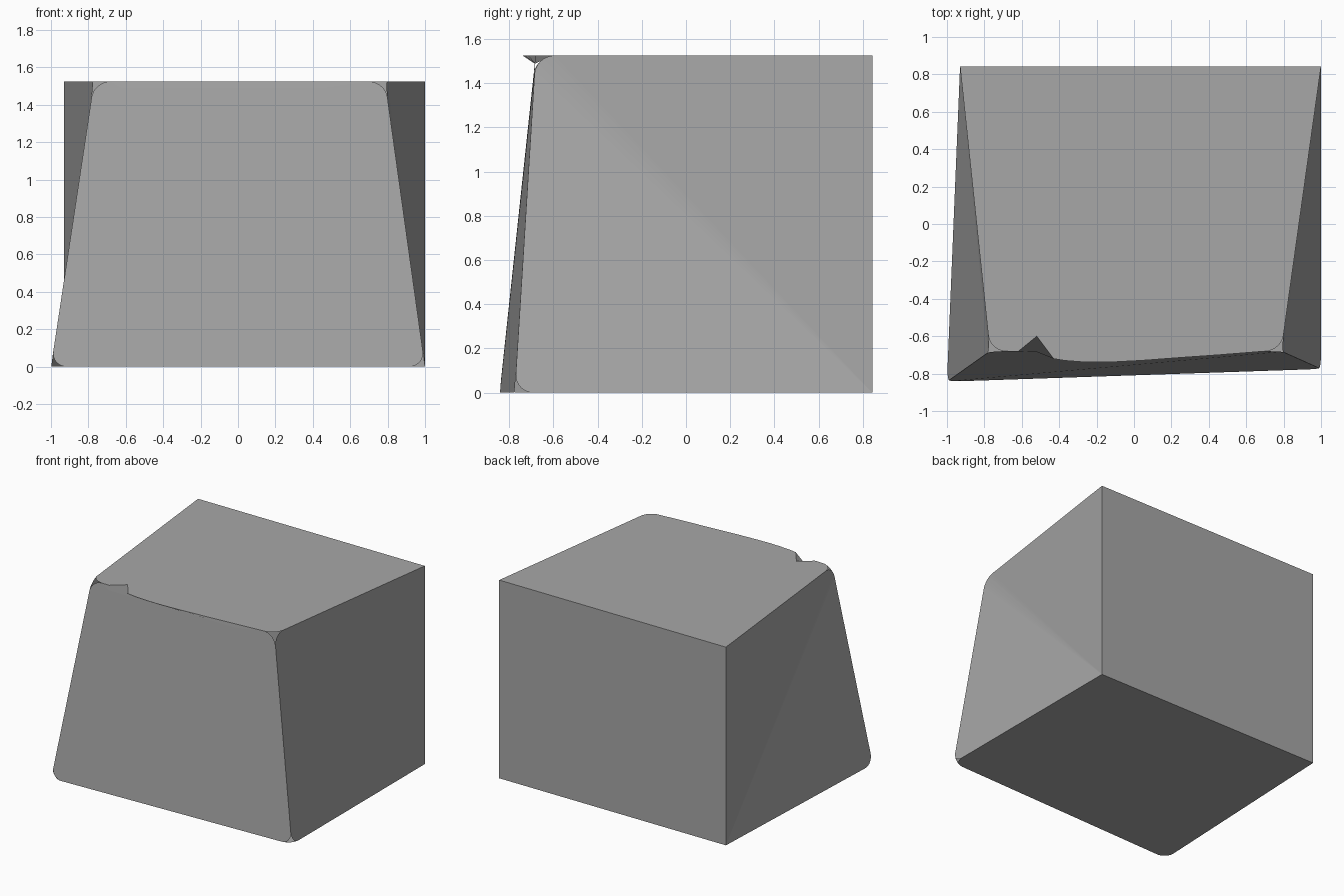
import bpy
from mathutils import Vector

if "Cube" in bpy.data.objects:
    bpy.data.objects.remove(bpy.data.objects["Cube"])

H = 1.525
CENTRE = Vector((0, 0, H / 2))
V = lambda *p: Vector(p)

# Block corners: left/right, front/back, bottom/top
LFB, RFB = V(-1, -0.843, 0), V(1, -0.775, 0)
LFT, RFT = V(-0.77, -0.68, H), V(0.787, -0.68, H)
LBB, RBB = V(-0.93, 0.843, 0), V(1, 0.843, 0)
LBT, RBT = V(-0.93, 0.843, H), V(1, 0.843, H)

grey = bpy.data.materials.new("mid_grey")
grey.diffuse_color = (0.39, 0.39, 0.39, 1)
grey.use_nodes = True
grey.node_tree.nodes["Principled BSDF"].inputs["Base Color"].default_value = grey.diffuse_color


def add_mesh(name, verts, faces):
    me = bpy.data.meshes.new(name)
    me.from_pydata([tuple(v) for v in verts], [], faces)
    me.update()
    # turn the sheet so that it faces outward
    if sum(p.normal.dot(p.center - CENTRE) * p.area for p in me.polygons) < 0:
        me.flip_normals()
    me.materials.append(grey)
    ob = bpy.data.objects.new(name, me)
    bpy.context.collection.objects.link(ob)
    return ob


def rounded(prev, c, nxt, d=0.085, n=8):
    """Points of a rounded corner c, coming from prev and going to nxt."""
    p = c + (prev - c).normalized() * d
    q = c + (nxt - c).normalized() * d
    k = 0.55
    a, b = p.lerp(c, k), q.lerp(c, k)
    return [p * (1 - t) ** 3 + a * 3 * t * (1 - t) ** 2 + b * 3 * t * t * (1 - t) + q * t ** 3
            for t in (i / n for i in range(n + 1))]


def fan_panel(name, back_a, back_b, front_b, front_a):
    """Panel with two rounded front corners, fanned from its first back corner."""
    pts = [back_a, back_b] + rounded(back_b, front_b, front_a)
    pts += rounded(front_b, front_a, back_a)
    return add_mesh(name, pts, [(0, i, i + 1) for i in range(1, len(pts) - 1)])


# Sides, underside and back
fan_panel("left_panel", LBB, LBT, LFT, LFB)
fan_panel("right_panel", RBB, RBT, RFT, RFB)
fan_panel("bottom_panel", LBB, RBB, RFB, LFB)
add_mesh("back_panel", [LBB, RBB, RBT, LBT], [(0, 1, 2, 3)])

# Top with rounded front corners, a notch and a bulging lip
lip = [(-0.685, -0.68), (-0.62, -0.682), (-0.52, -0.6), (-0.43, -0.72),
       (-0.37, -0.73), (-0.28, -0.737), (-0.2, -0.739), (-0.1, -0.737),
       (0.05, -0.729), (0.25, -0.714), (0.45, -0.7), (0.702, -0.68)]
n = len(lip)
lip_top = [V(x, y, H) for x, y in lip]
top = rounded(LBT, LFT, RFT) + lip_top[1:-1] + rounded(LFT, RFT, RBT) + [RBT, LBT]
add_mesh("top_panel", top, [tuple(range(len(top)))])

# Front with four rounded corners, its top edge dipping under the lip
lower = [lip_top[0]] + [V(x, -0.684, H - 0.037) for x, y in lip[1:-1]] + [lip_top[-1]]
front = rounded(LFB, LFT, RFT) + lower[1:-1] + rounded(LFT, RFT, RFB)
front += rounded(RFT, RFB, LFB) + rounded(RFB, LFB, LFT)
add_mesh("front_panel", front, [tuple(range(len(front)))])

# Undercut joining lip and notch to the front, shaded as one with the front
under = add_mesh("lip_undercut", lip_top[:1] + lip_top[1:-1] + lip_top[-1:] + lower[1:-1],
                 [(0, n, 1)] + [(i, n + i - 1, n + i, i + 1) for i in range(1, n - 2)]
                 + [(n - 2, 2 * n - 3, n - 1)]).data
front_normal = (RFB - LFB).cross(LFT - LFB).normalized()
for p in under.polygons:
    p.use_smooth = True
under.normals_split_custom_set([tuple(front_normal)] * len(under.loops))
